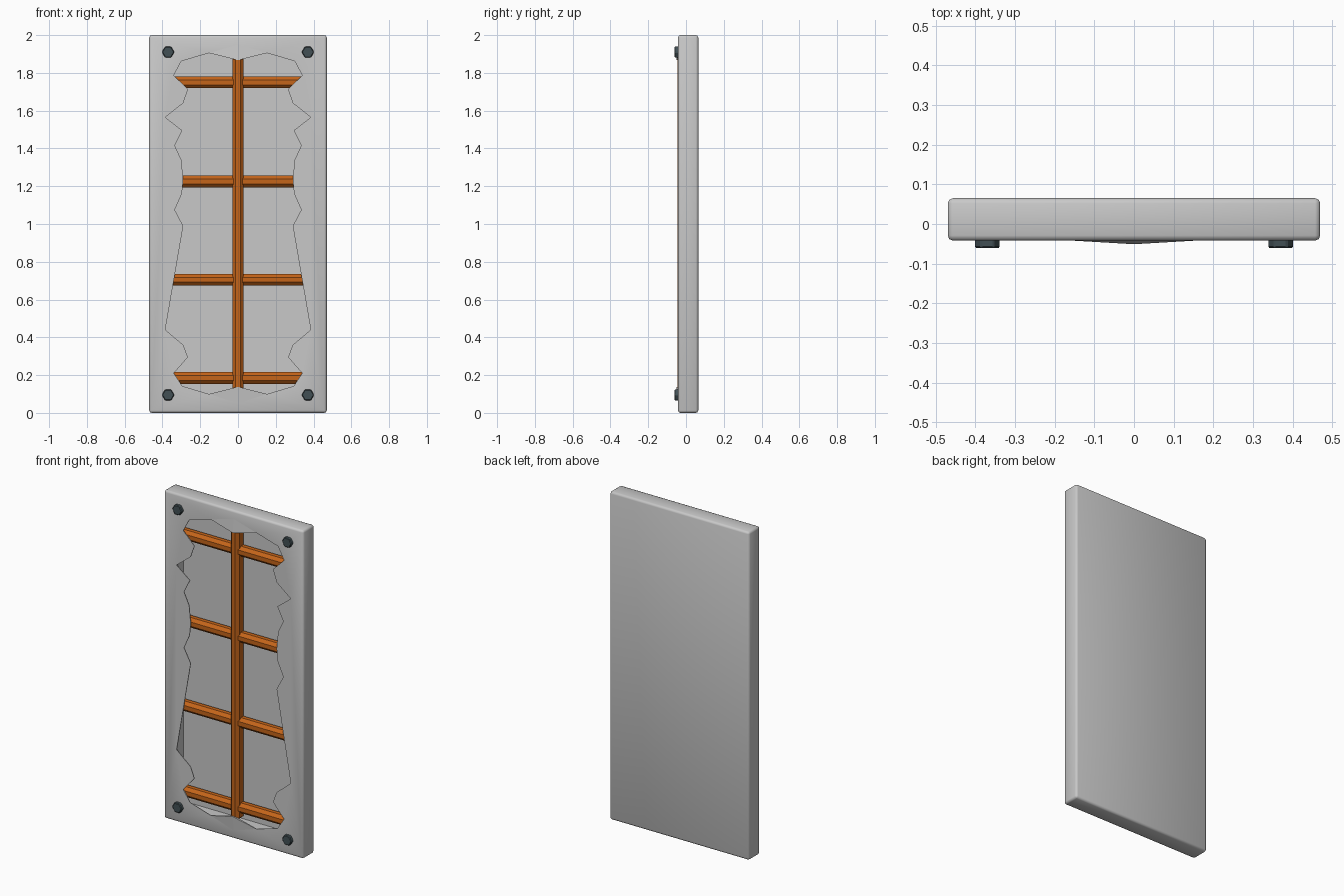
import bpy, bmesh, math
from mathutils import Matrix

if "Cube" in bpy.data.objects:
    bpy.data.objects.remove(bpy.data.objects["Cube"])


def material(name, color):
    mat = bpy.data.materials.new(name)
    mat.use_nodes = True
    mat.diffuse_color = (*color, 1)
    mat.node_tree.nodes["Principled BSDF"].inputs["Base Color"].default_value = (*color, 1)
    return mat


grey = material("light grey", (0.58, 0.58, 0.58))
orange = material("copper orange", (0.56, 0.13, 0.01))
slate = material("dark slate", (0.055, 0.08, 0.09))


def add_object(name, bm, mat):
    bmesh.ops.recalc_face_normals(bm, faces=bm.faces)
    mesh = bpy.data.meshes.new(name)
    bm.to_mesh(mesh)
    bm.free()
    mesh.materials.append(mat)
    obj = bpy.data.objects.new(name, mesh)
    bpy.context.collection.objects.link(obj)
    return obj


def box(name, low, high, mat, bevel=0, segments=1):
    bm = bmesh.new()
    bmesh.ops.create_cube(bm, size=1)
    for v in bm.verts:
        v.co = [b if c > 0 else a for a, b, c in zip(low, high, v.co)]
    if bevel:
        bmesh.ops.bevel(bm, geom=bm.edges[:], offset=bevel, segments=segments,
                        profile=0.5, affect='EDGES')
    return add_object(name, bm, mat)


def cut(obj, cutter):
    mod = obj.modifiers.new("cut", 'BOOLEAN')
    mod.operation = 'DIFFERENCE'
    mod.solver = 'EXACT'
    mod.object = cutter
    cutter.hide_render = True
    cutter.hide_set(True)


FRONT = -0.042

# Panel with a hollow inside
panel = box("panel", (-0.47, FRONT, 0), (0.47, 0.065, 2), grey, 0.013, 2)
cavity = box("cavity_cutter", (-0.388, FRONT + 0.004, 0.098), (0.388, 0.03, 1.908), grey)
cut(panel, cavity)

# Torn opening, one half mirrored to the other
half = [(0, 1.867), (0.154, 1.905), (0.30, 1.862), (0.34, 1.787), (0.265, 1.713),
        (0.29, 1.64), (0.385, 1.565), (0.295, 1.495), (0.335, 1.415), (0.30, 1.34),
        (0.29, 1.235), (0.297, 1.16), (0.335, 1.075), (0.29, 0.99), (0.385, 0.44),
        (0.29, 0.36), (0.265, 0.295), (0.34, 0.21), (0.295, 0.142), (0.154, 0.10),
        (0, 0.138)]
outline = half + [(-x, z) for x, z in half[-2:0:-1]]
bm = bmesh.new()
face = bm.faces.new([bm.verts.new((x, FRONT - 0.03, z)) for x, z in outline])
ret = bmesh.ops.extrude_face_region(bm, geom=[face])
for v in ret["geom"]:
    if isinstance(v, bmesh.types.BMVert):
        v.co.y = 0
opening = add_object("opening_cutter", bm, grey)
cut(panel, opening)

# Lips bent outward over the ends of the upright
for name, side, tip, root in (("upper_lip", 1.905, 1.867, 1.95), ("lower_lip", 0.10, 0.138, 0.05)):
    bm = bmesh.new()
    left, right, end, back = [bm.verts.new(p) for p in (
        (-0.154, FRONT, side), (0.154, FRONT, side), (0, FRONT - 0.009, tip), (0, FRONT, root))]
    base = bm.verts.new((0, FRONT + 0.002, tip))
    for tri in ((left, end, back), (end, right, back), (left, base, end), (end, base, right),
                (left, back, base), (back, right, base)):
        bm.faces.new(tri)
    add_object(name, bm, grey)

# Upright and rungs inside the hollow
box("upright", (-0.03, FRONT - 0.002, 0.11), (0.03, 0.028, 1.89), orange, 0.018)
for i, z in enumerate((0.185, 0.705, 1.225, 1.75)):
    box(f"rung_{i + 1}", (-0.386, -0.033, z - 0.031), (0.386, 0.028, z + 0.031), orange, 0.018)

# Hexagonal bolt heads in the corners
for x in (-0.37, 0.37):
    for z in (0.095, 1.91):
        bm = bmesh.new()
        bmesh.ops.create_cone(bm, cap_ends=True, segments=6, radius1=0.033, radius2=0.033, depth=0.03)
        bmesh.ops.rotate(bm, matrix=Matrix.Rotation(math.radians(30), 3, 'Z'), verts=bm.verts)
        if max(v.co.x for v in bm.verts) < 0.032:
            bmesh.ops.rotate(bm, matrix=Matrix.Rotation(math.radians(30), 3, 'Z'), verts=bm.verts)
        bmesh.ops.rotate(bm, matrix=Matrix.Rotation(math.radians(90), 3, 'X'), verts=bm.verts)
        bmesh.ops.bevel(bm, geom=bm.edges[:], offset=0.004, segments=1, affect='EDGES')
        bmesh.ops.translate(bm, vec=(x, -0.046, z), verts=bm.verts)
        add_object(f"{'left' if x > 0 else 'right'}_{'upper' if z > 1 else 'lower'}_bolt", bm, slate)

# Smooth shading on the panel's rounded rim
bpy.ops.object.select_all(action='DESELECT')
panel.select_set(True)
bpy.context.view_layer.objects.active = panel
bpy.ops.object.shade_smooth_by_angle(angle=math.radians(50))
